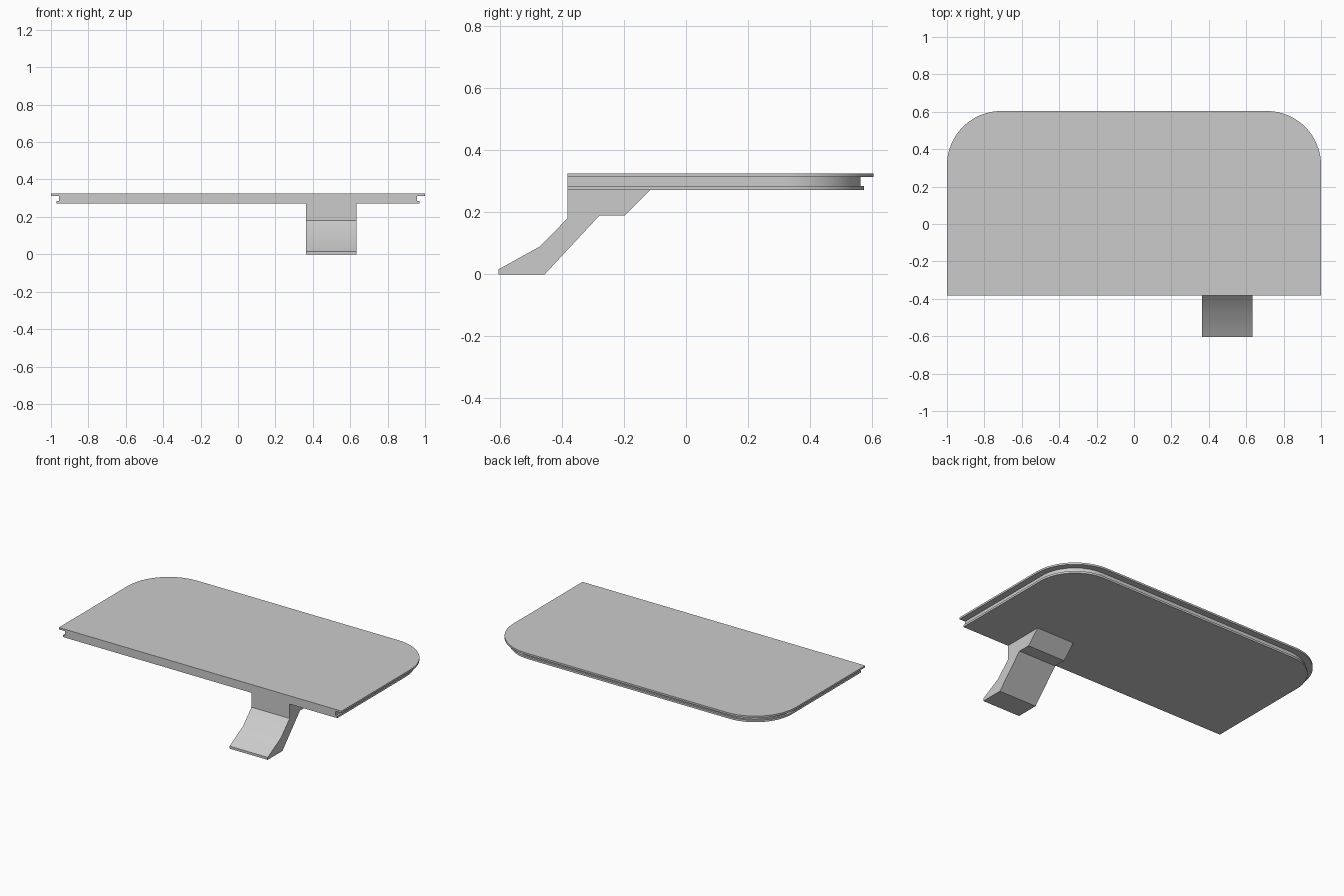
import bpy, bmesh, math

cube = bpy.data.objects.get("Cube")
if cube:
    bpy.data.objects.remove(cube, do_unlink=True)

grey = bpy.data.materials.new("plain grey")
grey.use_nodes = True
grey.diffuse_color = (0.6, 0.6, 0.6, 1)
grey.node_tree.nodes["Principled BSDF"].inputs["Base Color"].default_value = (0.6, 0.6, 0.6, 1)

FRONT, BACK, RADIUS = -0.382, 0.604, 0.29


def finish(name, bm):
    bmesh.ops.recalc_face_normals(bm, faces=bm.faces)
    mesh = bpy.data.meshes.new(name)
    bm.to_mesh(mesh)
    bm.free()
    obj = bpy.data.objects.new(name, mesh)
    bpy.context.collection.objects.link(obj)
    mesh.materials.append(grey)
    bpy.ops.object.select_all(action="DESELECT")
    obj.select_set(True)
    bpy.context.view_layer.objects.active = obj
    bpy.ops.object.shade_smooth_by_angle(angle=math.radians(25))
    return obj


def outline(inset, steps=20):
    """Plate outline: square front corners, rounded back corners."""
    r = RADIUS - inset
    cx, cy = 1 - RADIUS, BACK - RADIUS
    angles = [math.pi / 2 * i / steps for i in range(steps + 1)]
    right = [(cx + r * math.cos(a), cy + r * math.sin(a)) for a in angles]
    left = [(-x, y) for x, y in reversed(right)]
    return [(1 - inset, FRONT)] + right + left + [(inset - 1, FRONT)]


# Plate with a groove around its sides and back, as stacked outlines
bm = bmesh.new()
levels = [(0.03, 0.272), (0.03, 0.285), (0.042, 0.285),
          (0.042, 0.313), (0.0, 0.313), (0.0, 0.325)]
rings = [[bm.verts.new((x, y, z)) for x, y in outline(inset)] for inset, z in levels]
for low, high in zip(rings, rings[1:]):
    for i in range(len(low) - 1):
        bm.faces.new((low[i], low[i + 1], high[i + 1], high[i]))
bm.faces.new(rings[0])
bm.faces.new(rings[-1])
# Flat front end follows the grooved profile
bm.faces.new([r[0] for r in rings] + [r[-1] for r in reversed(rings)])
finish("grooved_plate", bm)

# Bent tab below the front edge, extruded across x
profile = [(FRONT, 0.272), (FRONT, 0.18), (-0.47, 0.09), (-0.604, 0.016),
           (-0.604, 0), (-0.455, 0), (-0.278, 0.19), (-0.197, 0.19), (-0.114, 0.272)]
bm = bmesh.new()
side = bm.faces.new([bm.verts.new((0.363, y, z)) for y, z in profile])
new = bmesh.ops.extrude_face_region(bm, geom=[side])["geom"]
bmesh.ops.translate(bm, vec=(0.27, 0, 0),
                    verts=[v for v in new if isinstance(v, bmesh.types.BMVert)])
finish("pull_tab", bm)
